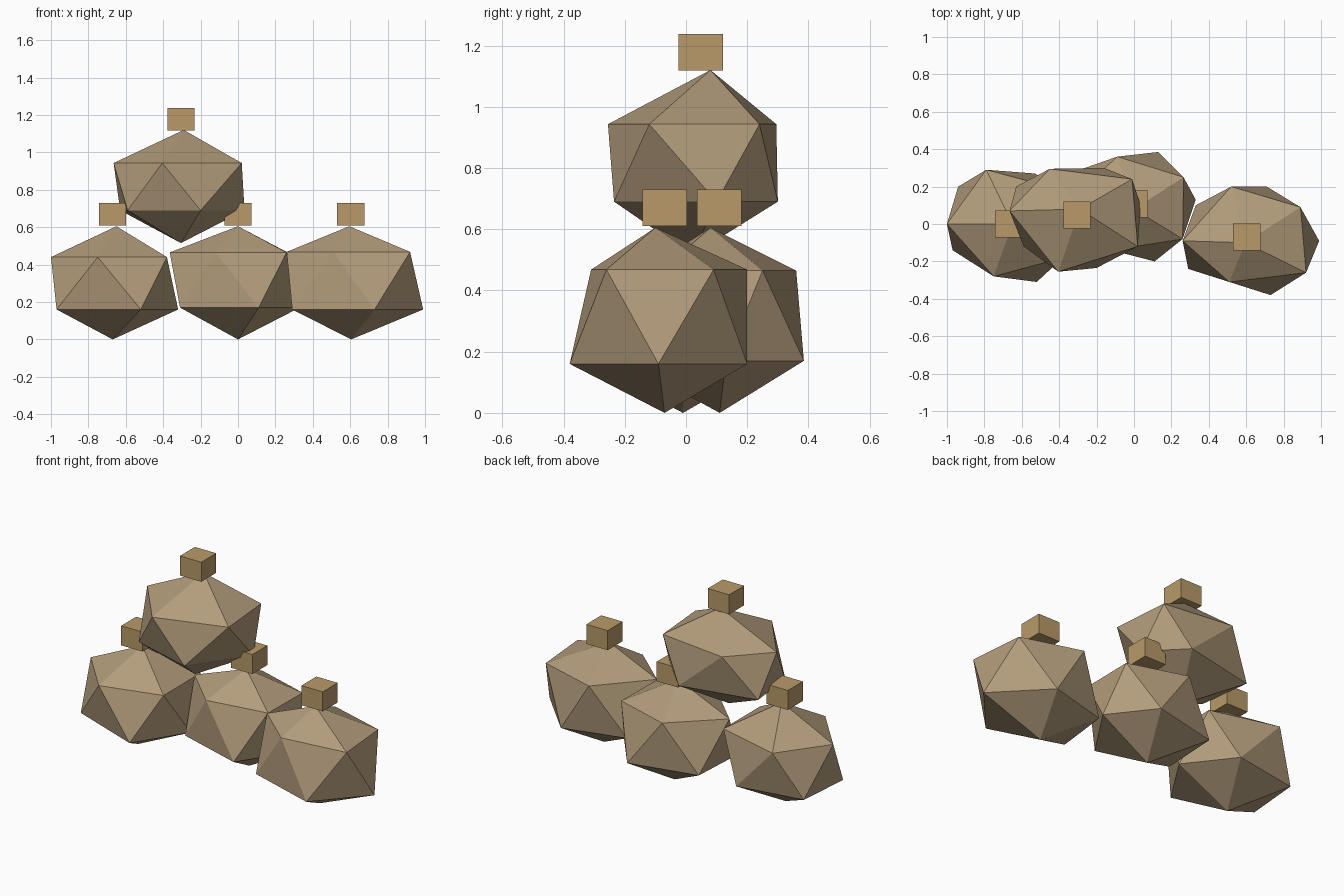
import bpy, bmesh

if "Cube" in bpy.data.objects:
    bpy.data.objects.remove(bpy.data.objects["Cube"])


def material(name, rgb):
    m = bpy.data.materials.new(name)
    m.diffuse_color = (*rgb, 1)
    m.use_nodes = True
    m.node_tree.nodes["Principled BSDF"].inputs["Base Color"].default_value = m.diffuse_color
    return m


BURLAP = material("burlap", (0.445, 0.332, 0.198))
TIE = material("tie_cloth", (0.479, 0.323, 0.141))


def make_object(name, bm, mat):
    bmesh.ops.recalc_face_normals(bm, faces=bm.faces[:])
    me = bpy.data.meshes.new(name)
    bm.to_mesh(me)
    bm.free()
    me.materials.append(mat)
    ob = bpy.data.objects.new(name, me)
    bpy.context.collection.objects.link(ob)


def sack(name, z, bottom, lower, upper, top, heights=(0.163, 0.457)):
    """Lumpy 20-sided sack: bottom tip, two uneven pentagon rings, top tip."""
    bm = bmesh.new()
    b = bm.verts.new((*bottom, z))
    t = bm.verts.new((*top, z + 0.605))
    lo = [bm.verts.new((x, y, z + heights[0])) for x, y in lower]
    up = [bm.verts.new((x, y, z + heights[1])) for x, y in upper]
    for i in range(5):
        j = (i + 1) % 5
        bm.faces.new((b, lo[j], lo[i]))
        bm.faces.new((lo[i], lo[j], up[i]))
        bm.faces.new((up[i], lo[j], up[j]))
        bm.faces.new((up[i], up[j], t))
    make_object(name, bm, BURLAP)


def tied_neck(name, x, y, z):
    """Box-shaped gathered neck sitting on a sack."""
    bm = bmesh.new()
    bmesh.ops.create_cube(bm, size=1)
    bmesh.ops.scale(bm, vec=(0.145, 0.145, 0.12), verts=bm.verts[:])
    bmesh.ops.translate(bm, vec=(x, y, z), verts=bm.verts[:])
    make_object(name, bm, TIE)


# Three sacks on the ground
sack("left_sack", 0, (-0.67, -0.01),
     [(-0.32, 0.0), (-0.53, 0.27), (-0.94, 0.2), (-0.97, -0.14), (-0.52, -0.31)],
     [(-0.38, 0.18), (-0.79, 0.29), (-1.0, 0.0), (-0.75, -0.28), (-0.38, -0.18)],
     (-0.65, 0.0), (0.16, 0.44))
sack("middle_sack", 0, (0.0, 0.11),
     [(0.33, 0.13), (0.13, 0.385), (-0.29, 0.29), (-0.31, -0.07), (0.11, -0.2)],
     [(0.265, 0.25), (-0.09, 0.36), (-0.365, 0.1), (-0.12, -0.14), (0.26, -0.08)],
     (0.0, 0.08), (0.17, 0.465))
sack("right_sack", 0, (0.605, -0.07),
     [(0.99, -0.09), (0.71, 0.2), (0.33, 0.1), (0.29, -0.24), (0.73, -0.38)],
     [(0.89, 0.09), (0.52, 0.2), (0.26, -0.09), (0.51, -0.31), (0.92, -0.26)],
     (0.595, -0.1), (0.16, 0.468))

# One sack stacked on top
sack("top_sack", 0.515, (-0.305, 0.02),
     [(0.035, 0.1), (-0.16, 0.3), (-0.63, 0.2), (-0.59, -0.12), (-0.2, -0.235)],
     [(-0.01, 0.24), (-0.45, 0.295), (-0.665, 0.07), (-0.405, -0.255), (0.02, -0.12)],
     (-0.29, 0.08), (0.175, 0.428))

# Tied necks
for name, x, y, z in (("left_neck", -0.67, 0.0, 0.67), ("middle_neck", 0.0, 0.108, 0.67),
                      ("right_neck", 0.603, -0.07, 0.67), ("top_neck", -0.305, 0.048, 1.178)):
    tied_neck(name, x, y, z)
